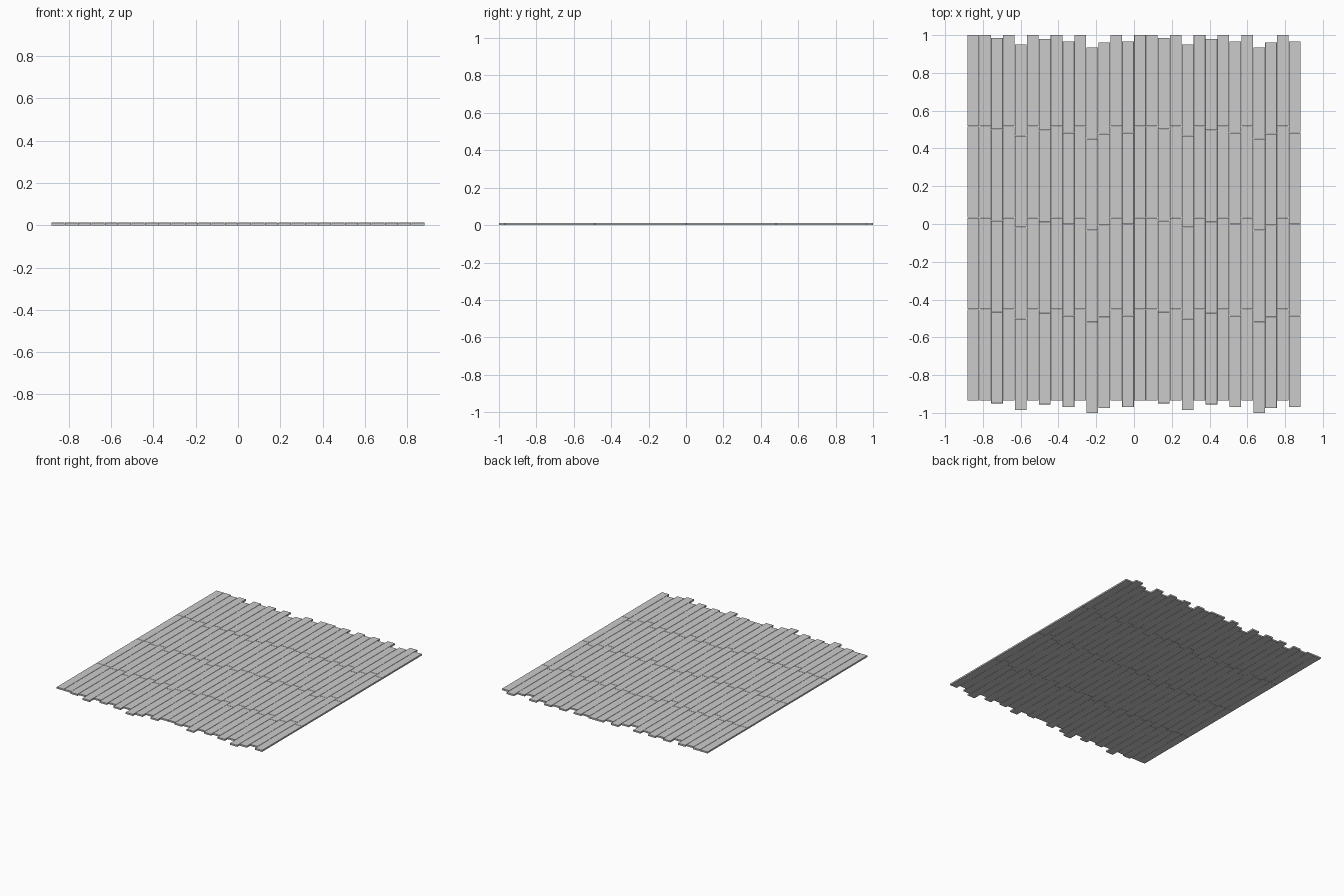
import bpy
import bmesh
from mathutils import Matrix, Vector

if "Cube" in bpy.data.objects:
    bpy.data.objects.remove(bpy.data.objects["Cube"])

COLS = 14                # columns in one repeating section
PITCH_X = 1.766 / 28     # column spacing
PITCH_Y = 0.4840         # plank spacing along a column
GAP = 0.0015
THICK = 0.012
# How far each column of the section is slid towards the front
SLIDE = [0, 0, 0.015, 0, 0.050, 0, 0.020, 0, 0.034, 0, 0.0655, 0.039, 0, 0.034]


def add_array(obj, name, count, step):
    mod = obj.modifiers.new(name, 'ARRAY')
    mod.count = count
    mod.use_relative_offset = False
    mod.use_constant_offset = True
    mod.constant_offset_displace = step


def plank_column(i, slide):
    bm = bmesh.new()
    bmesh.ops.create_cube(bm, size=1, matrix=Matrix.Diagonal(
        (PITCH_X - GAP, PITCH_Y - GAP, THICK, 1)))
    # Tiny eased edges along the top
    top = [e for e in bm.edges if all(v.co.z > 0 for v in e.verts)]
    bmesh.ops.bevel(bm, geom=top, offset=0.0006, segments=1, affect='EDGES')
    mesh = bpy.data.meshes.new(f"floor_plank_{i + 1}")
    bm.to_mesh(mesh)
    bm.free()
    obj = bpy.data.objects.new(mesh.name, mesh)
    obj.location = Vector((-0.883 + (i + 0.5) * PITCH_X,
                           1.0 - slide - (PITCH_Y - GAP) / 2, THICK / 2))
    bpy.context.collection.objects.link(obj)
    # Four planks end to end, repeated in the second section
    add_array(obj, "along_column", 4, (0, -PITCH_Y, 0))
    add_array(obj, "second_section", 2, (COLS * PITCH_X, 0, 0))


for index, amount in enumerate(SLIDE):
    plank_column(index, amount)
